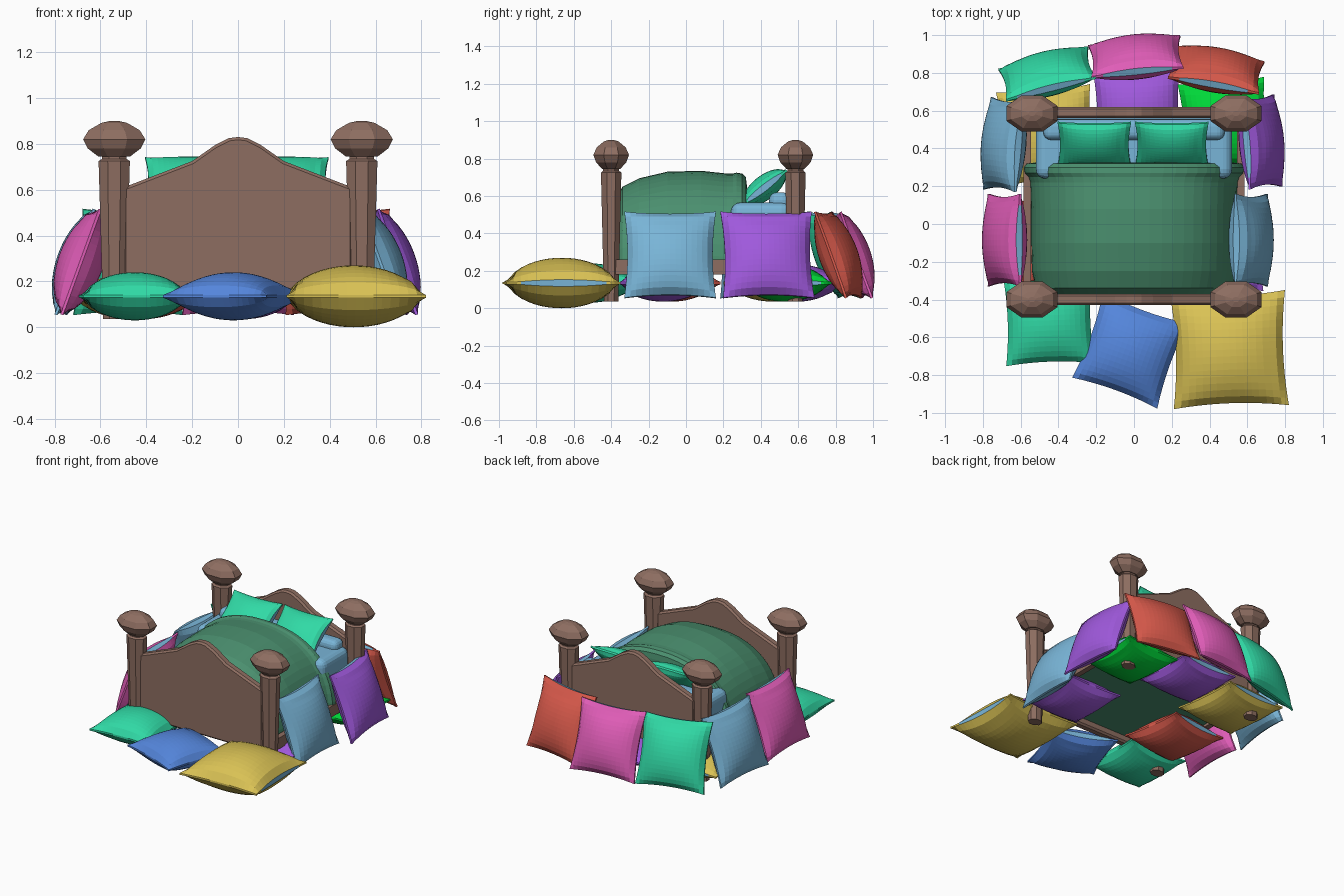
import bpy, bmesh
from math import sin, cos, pi, radians
from mathutils import Matrix, Vector

if "Cube" in bpy.data.objects:
    bpy.data.objects.remove(bpy.data.objects["Cube"])


def material(name, r, g, b):
    m = bpy.data.materials.new(name)
    m.use_nodes = True
    m.diffuse_color = (r, g, b, 1)
    m.node_tree.nodes["Principled BSDF"].inputs["Base Color"].default_value = (r, g, b, 1)
    return m


wood = material("brown wood", .27, .155, .12)
moss = material("blanket green", .07, .28, .16)
teal = material("teal", .03, .70, .38)
blue = material("blue", .09, .24, .72)
yellow = material("yellow", .70, .54, .09)
sky = material("light blue", .19, .46, .68)
purple = material("purple", .35, .10, .72)
pink = material("pink", .75, .11, .48)
red = material("red", .68, .10, .07)
green = material("bright green", 0, .68, .04)
smooth_objects = []


def finish(bm, name, *mats, smooth=False):
    bmesh.ops.recalc_face_normals(bm, faces=bm.faces)
    me = bpy.data.meshes.new(name)
    bm.to_mesh(me)
    bm.free()
    ob = bpy.data.objects.new(name, me)
    bpy.context.collection.objects.link(ob)
    for m in mats:
        me.materials.append(m)
    if smooth:
        smooth_objects.append(ob)
    return ob


def rings_mesh(rings):
    """Skin a list of closed rings and cap both ends."""
    bm = bmesh.new()
    loops = [[bm.verts.new(p) for p in ring] for ring in rings]
    n = len(loops[0])
    for a, b in zip(loops, loops[1:]):
        for i in range(n):
            j = (i + 1) % n
            bm.faces.new((a[i], a[j], b[j], b[i]))
    bm.faces.new(loops[0])
    bm.faces.new(loops[-1])
    return bm


def lathe(name, profile, x, y, squash, sides=8):
    rings = [[(x + r * cos(2 * pi * (i + .5) / sides),
               y + squash * r * sin(2 * pi * (i + .5) / sides), z)
              for i in range(sides)] for r, z in profile]
    finish(rings_mesh(rings), name, wood)


def box(name, mat, center, size, bevel=0.0):
    bm = bmesh.new()
    bmesh.ops.create_cube(bm, size=1, matrix=Matrix.Translation(center) @ Matrix.Diagonal((*size, 1)))
    ob = finish(bm, name, mat, smooth=bevel > 0)
    if bevel:
        mod = ob.modifiers.new("soft edges", "BEVEL")
        mod.width, mod.segments = bevel, 4


# Bed posts with faceted knobs
post = [(.052, .035), (.074, .725), (.058, .735), (.058, .77)]
knob = [(.075, .745), (.125, .78), (.147, .82), (.12, .86), (.06, .892), (.02, .9)]
for side, sx in (("left", 1), ("right", -1)):
    for end, y in (("front", -.4), ("back", .585)):
        lathe(f"{end}_{side}_post", post, sx * .54, y, .8)
        lathe(f"{end}_{side}_knob", knob, sx * .54, y, .7)
    box(f"{side}_rail", wood, (sx * .565, .09, .22), (.04, .97, .08))

# Arched footboard and headboard
half = [(.5, .15), (.5, .61), (.46, .625), (.2, .725), (.1, .795), (.04, .825)]
outline = half + [(0, .83)] + [(-x, z) for x, z in reversed(half)]
for name, y in (("footboard", -.4), ("headboard", .59)):
    ob = finish(rings_mesh([[(x, y + d, z) for x, z in outline] for d in (-.03, .03)]), name, wood)
    mod = ob.modifiers.new("chamfer", "BEVEL")
    mod.width, mod.segments = .012, 1

# Mattress and raised bolster end
box("mattress", sky, (0, .4, .385), (1.04, .32, .36), .05)
box("bolster", sky, (0, .5, .57), (.96, .11, .1), .04)

# Domed blanket with a thick hem at the pillow end
sections = [(-.375, .49, .58), (-.34, .52, .65), (-.25, .54, .695), (-.1, .545, .73),
            (.08, .545, .735), (.22, .55, .72), (.25, .56, .72), (.27, .58, .725),
            (.30, .585, .72), (.32, .57, .70), (.325, .53, .66)]
base = .2
rings = []
for y, w, top in sections:
    ring = []
    for i in range(29):
        a = pi * i / 28
        c, s = cos(a), max(sin(a), 0)
        ring.append((w * (1 if c > 0 else -1) * abs(c) ** .87, y, base + (top - base) * s ** .87))
    rings.append(ring)
finish(rings_mesh(rings), "blanket", moss, smooth=True)


def pillow(name, mat, center, rot, size=.48, depth=None, thick=.21, n=16):
    """Puffy cushion with pinched corners and a slot on its local +y edge."""
    bm = bmesh.new()
    bmesh.ops.create_grid(bm, x_segments=n, y_segments=n, size=1)
    ret = bmesh.ops.extrude_face_region(bm, geom=bm.faces[:], use_keep_orig=True)
    upper = {v for v in ret["geom"] if isinstance(v, bmesh.types.BMVert)}
    for f in bm.faces:
        count = sum(v in upper for v in f.verts)
        if count == 2 and all(v.co.y > .99 for v in f.verts):
            f.material_index = int(abs(f.calc_center_median().x) < .72)
    depth = depth or size
    for v in bm.verts:
        u, w = v.co.x, v.co.y
        puff = max((1 - u * u) * (1 - w * w), 0) ** .6
        rim = .006
        if w > .8 and abs(u) < .8:
            rim += .012 * (1 - (u / .8) ** 2)
        h = rim + (thick / 2 - rim) * puff
        v.co = Vector((size / 2 * u * (1 - .07 * (1 - w * w)),
                       depth / 2 * w * (1 - .07 * (1 - u * u)),
                       h if v in upper else -h))
    bm.transform(Matrix.Translation(center) @ rot)
    finish(bm, name, mat, sky, smooth=True)


def turn(degrees, axis):
    return Matrix.Rotation(radians(degrees), 4, axis)


# Pillows lying on the floor
for name, mat, x, y, spin, size, thick in (
        ("front_right", teal, -.45, -.51, 2, .47, .21),
        ("front_middle", blue, -.02, -.67, -20, .48, .21),
        ("front_left", yellow, .505, -.665, -88, .61, .27),
        ("under_left", purple, .45, -.12, -90, .47, .2),
        ("under_right", red, -.42, -.08, 8, .47, .2),
        ("under_back_left", green, .48, .53, -85, .46, .2),
        ("under_back_middle", purple, .02, .59, 2, .46, .2),
        ("under_back_right", yellow, -.46, .47, 5, .5, .2)):
    pillow(name + "_floor_pillow", mat, (x, y, .135), turn(spin, "Z"), size, thick=thick)

# Pillows leaning around the sides and the back
for name, mat, x, y, spin in (
        ("left_front", sky, .62, -.085, 90),
        ("left_back", purple, .675, .435, 95),
        ("right_front", pink, -.685, -.085, -90),
        ("right_back", sky, -.69, .42, -95),
        ("back_right", teal, -.46, .795, 194),
        ("back_middle", pink, .01, .885, 186),
        ("back_left", red, .435, .815, 170)):
    pillow(name + "_leaning_pillow", mat, (x, y, .285), turn(spin, "Z") @ turn(70, "X"), .49, thick=.2)

# Pillows on the bed
for side, x in (("left", .2), ("right", -.21)):
    pillow(side + "_bed_pillow", teal, (x, .42, .645),
           turn(38, "X") @ turn(-90, "Z"), .3, .39, .13)

# Smooth shading on the soft parts
for ob in bpy.context.view_layer.objects:
    ob.select_set(ob in smooth_objects)
bpy.context.view_layer.objects.active = smooth_objects[0]
bpy.ops.object.shade_smooth_by_angle(angle=radians(40))
